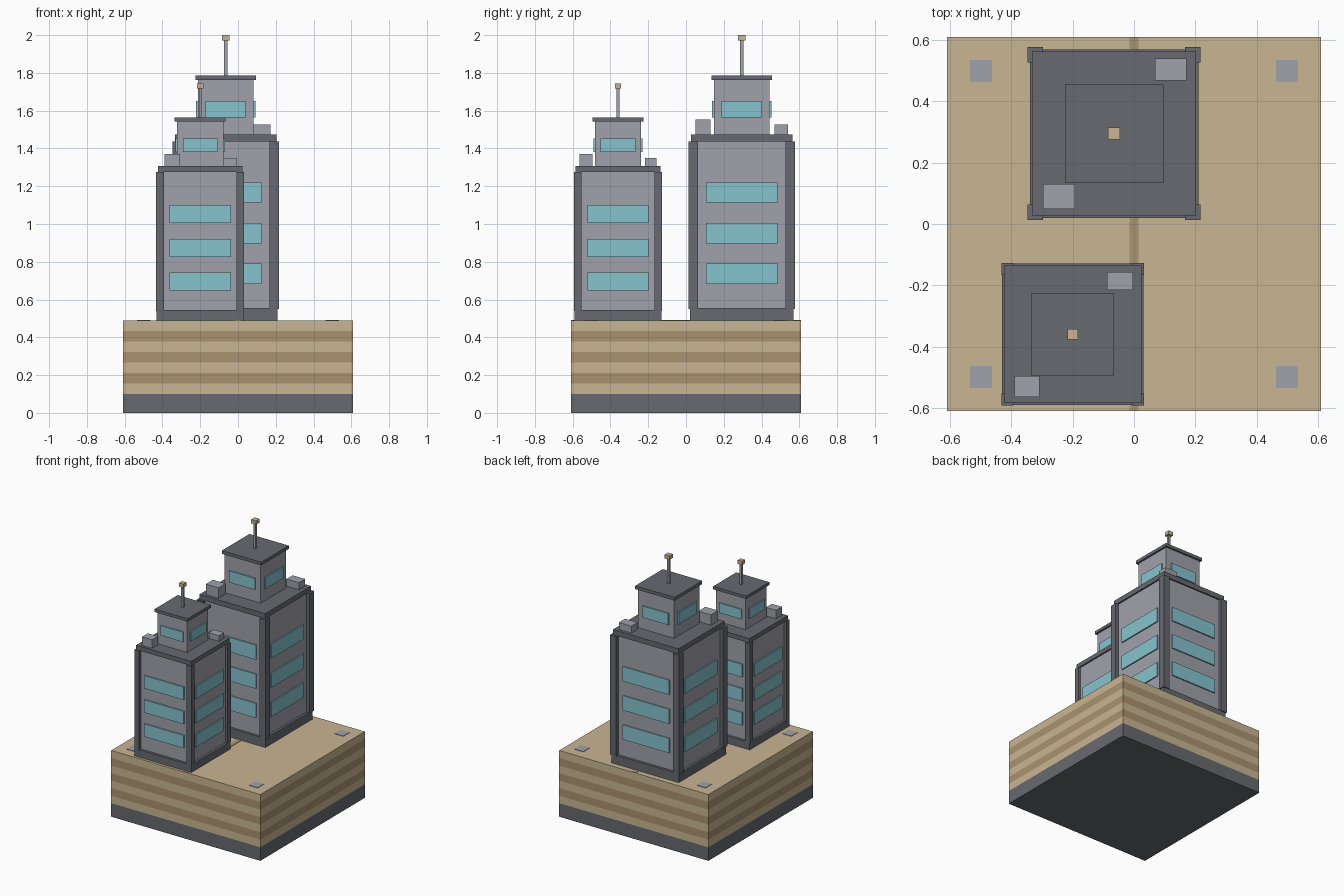
import bpy
import bmesh
from math import pi
from mathutils import Matrix, Vector

default_cube = bpy.data.objects.get("Cube")
if default_cube:
    bpy.data.objects.remove(default_cube, do_unlink=True)


def material(name, rgb):
    mat = bpy.data.materials.new(name)
    mat.use_nodes = True
    mat.diffuse_color = (*rgb, 1)
    mat.node_tree.nodes["Principled BSDF"].inputs["Base Color"].default_value = (*rgb, 1)
    return mat


sand = material("sand", (0.584, 0.468, 0.292))
brown = material("brown", (0.407, 0.292, 0.162))
light_grey = material("light_grey", (0.356, 0.361, 0.407))
dark_grey = material("dark_grey", (0.138, 0.144, 0.162))
glass = material("glass", (0.238, 0.552, 0.617))


def add_box(bm, x, y, z0, z1, hx, hy, turn=0):
    """Box with half sizes hx, hy about (x, y), turned about the z axis through the origin."""
    matrix = (Matrix.Rotation(turn, 4, "Z")
              @ Matrix.Translation((x, y, (z0 + z1) / 2))
              @ Matrix.Diagonal((2 * hx, 2 * hy, z1 - z0, 1)))
    bmesh.ops.create_cube(bm, size=1, matrix=matrix)


def finish(bm, name, mats, location=(0, 0, 0)):
    mesh = bpy.data.meshes.new(name)
    bm.to_mesh(mesh)
    bm.free()
    for mat in mats:
        mesh.materials.append(mat)
    obj = bpy.data.objects.new(name, mesh)
    obj.location = location
    bpy.context.collection.objects.link(obj)
    return obj


def box(name, mat, x, y, z0, z1, hx, hy=None):
    bm = bmesh.new()
    add_box(bm, 0, 0, z0, z1, hx, hy or hx)
    return finish(bm, name, [mat], (x, y, 0))


def windows(name, x, y, wall, half_width, spans):
    """Thin panes on all four sides of a square wall."""
    bm = bmesh.new()
    for side in range(4):
        for z0, z1 in spans:
            add_box(bm, 0, -wall - 0.004, z0, z1, half_width, 0.005, side * pi / 2)
    return finish(bm, name, [glass], (x, y, 0))


# Striped ground block on a dark foundation
HALF, FOOT, GROUND, BANDS = 0.61, 0.10, 0.49, 7
box("foundation", dark_grey, 0, 0, 0, FOOT, HALF)
bm = bmesh.new()
add_box(bm, 0, 0, FOOT, GROUND, HALF, HALF)
step = (GROUND - FOOT) / BANDS
for i in range(1, BANDS):
    bmesh.ops.bisect_plane(bm, geom=bm.verts[:] + bm.edges[:] + bm.faces[:],
                           plane_co=Vector((0, 0, FOOT + i * step)), plane_no=Vector((0, 0, 1)))
for face in bm.faces:
    band = int((face.calc_center_median().z - FOOT) / step)
    face.material_index = band % 2 if abs(face.normal.z) < 0.5 else 0
finish(bm, "striped_ground_block", [sand, brown])

# Path and corner plates on the ground
box("centre_path", brown, 0, 0, GROUND, GROUND + 0.003, 0.015, HALF)
for sx, side in ((-1, "right"), (1, "left")):
    for sy, end in ((-1, "front"), (1, "back")):
        box(f"{end}_{side}_ground_plate", light_grey, sx * 0.5, sy * 0.5,
            GROUND, GROUND + 0.003, 0.036)


def tower(name, x, y, body, pillar, plinth_top, body_top, roof_top, panes, pane_half,
          upper, upper_top, cap_top, upper_pane, upper_pane_half, mast_top, tip, units):
    # Main shaft with plinth, corner pillars and roof slab
    box(name + "_plinth", dark_grey, x, y, GROUND, plinth_top, body + 0.018)
    box(name + "_body", light_grey, x, y, plinth_top, body_top, body)
    bm = bmesh.new()
    for sx in (-1, 1):
        for sy in (-1, 1):
            add_box(bm, sx * body, sy * body, plinth_top - 0.005, body_top, pillar, pillar)
    finish(bm, name + "_corner_pillars", [dark_grey], (x, y, 0))
    box(name + "_roof_slab", dark_grey, x, y, body_top, roof_top, body + 0.011)
    windows(name + "_windows", x, y, body, pane_half, panes)

    # Upper storey
    box(name + "_upper_storey", light_grey, x, y, roof_top, upper_top, upper)
    windows(name + "_upper_windows", x, y, upper, upper_pane_half, [upper_pane])
    box(name + "_upper_cap", dark_grey, x, y, upper_top, cap_top, upper + 0.013)

    # Mast and beacon
    box(name + "_mast", light_grey, x, y, cap_top, mast_top - 0.028, tip * 0.45)
    box(name + "_beacon", sand, x, y, mast_top - 0.028, mast_top, tip)

    # Roof machinery
    for label, (ux, uy, hx, hy, height) in zip(("back", "front"), units):
        box(f"{name}_{label}_roof_unit", light_grey, x + ux, y + uy,
            roof_top, roof_top + height, hx, hy)


tower("tall_tower", -0.065, 0.295, 0.257, 0.025, 0.556, 1.437, 1.475,
      [(0.682, 0.79), (0.898, 1.006), (1.113, 1.221)], 0.19,
      0.148, 1.762, 1.786, (1.565, 1.65), 0.106, 2.0, 0.02,
      [(0.185, 0.209, 0.051, 0.036, 0.052), (-0.18, -0.205, 0.052, 0.041, 0.077)])
tower("short_tower", -0.2, -0.36, 0.213, 0.02, 0.545, 1.275, 1.308,
      [(0.648, 0.743), (0.826, 0.921), (1.005, 1.1)], 0.162,
      0.122, 1.543, 1.565, (1.38, 1.453), 0.092, 1.745, 0.017,
      [(0.154, 0.174, 0.042, 0.03, 0.042), (-0.149, -0.17, 0.041, 0.034, 0.063)])
